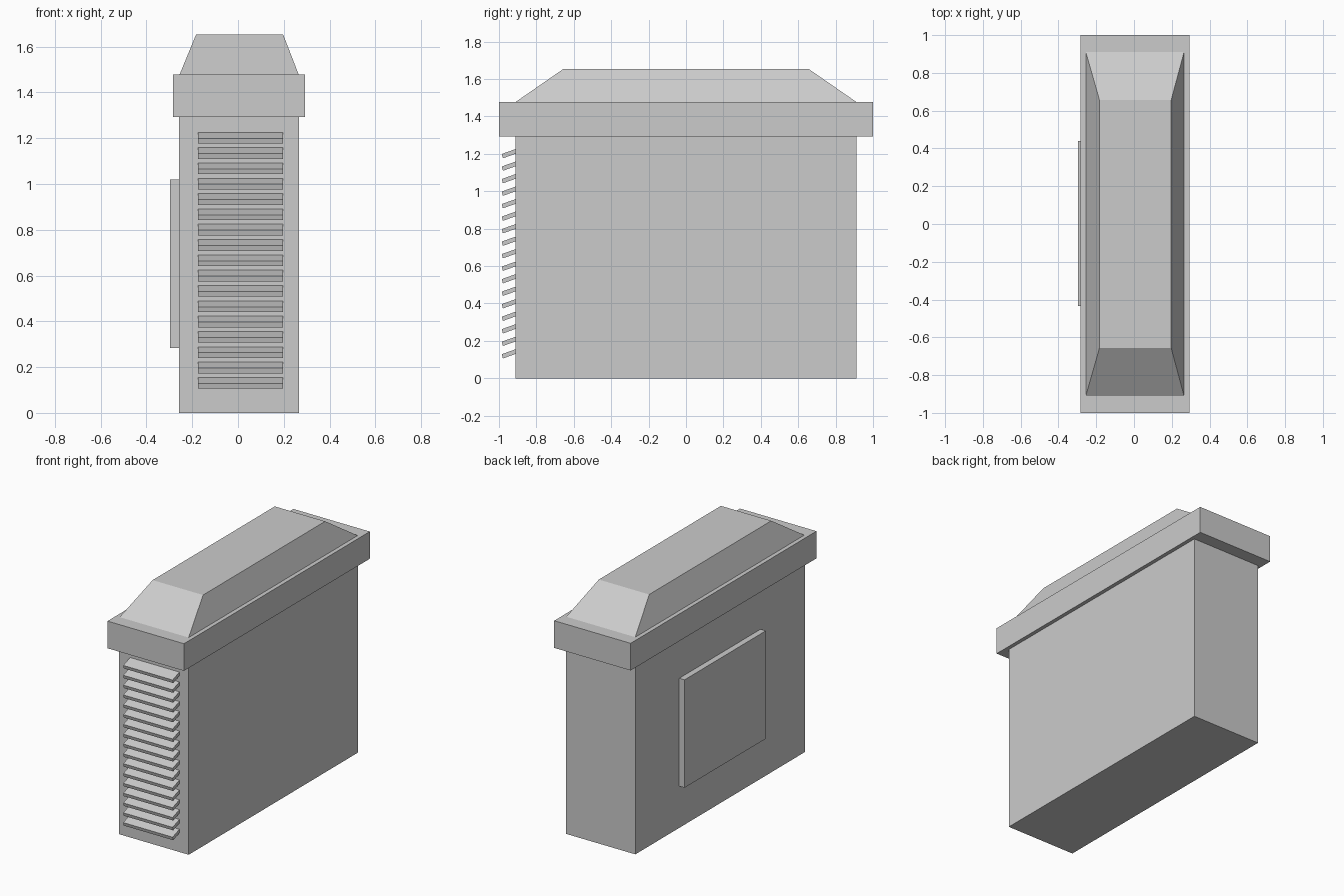
import bpy

if "Cube" in bpy.data.objects:
    bpy.data.objects.remove(bpy.data.objects["Cube"])

CX = 0.005  # body centre line, offset by the side panel


def mesh_object(name, verts, faces):
    mesh = bpy.data.meshes.new(name)
    mesh.from_pydata(verts, [], faces)
    obj = bpy.data.objects.new(name, mesh)
    bpy.context.collection.objects.link(obj)
    return obj


def frustum(name, bottom, top, z0, z1):
    """Block between two rectangles given as (x0, x1, y0, y1)."""
    verts = []
    for (x0, x1, y0, y1), z in ((bottom, z0), (top, z1)):
        verts += [(x0, y0, z), (x1, y0, z), (x1, y1, z), (x0, y1, z)]
    sides = [(i, (i + 1) % 4, (i + 1) % 4 + 4, i + 4) for i in range(4)]
    return mesh_object(name, verts, [(3, 2, 1, 0), (4, 5, 6, 7)] + sides)


def box(name, rect, z0, z1):
    return frustum(name, rect, rect, z0, z1)


# Main cabinet
box("cabinet_body", (CX - 0.262, CX + 0.262, -0.912, 0.912), 0, 1.293)

# Overhanging cap and tapered roof
box("cap", (CX - 0.288, CX + 0.288, -1, 1), 1.293, 1.478)
frustum("roof", (CX - 0.26, CX + 0.26, -0.91, 0.91),
        (CX - 0.188, CX + 0.192, -0.657, 0.657), 1.478, 1.653)

# Raised panel on the left side
box("side_panel", (-0.297, CX - 0.262, -0.435, 0.44), 0.284, 1.019)

# Downward-tilted vent slats on the front, as one profile repeated by an array
profile = [(-0.912, 0.155), (-0.985, 0.129), (-0.979, 0.106), (-0.912, 0.130)]
verts = [(x, y, z) for x in (-0.175, 0.197) for y, z in profile]
faces = [(3, 2, 1, 0), (4, 5, 6, 7)]
faces += [(i, (i + 1) % 4, (i + 1) % 4 + 4, i + 4) for i in range(4)]
slats = mesh_object("vent_slats", verts, faces)
slats.data.flip_normals()
array = slats.modifiers.new("repeat", 'ARRAY')
array.count = 17
array.use_relative_offset = False
array.use_constant_offset = True
array.constant_offset_displace = (0, 0, 0.0669)
